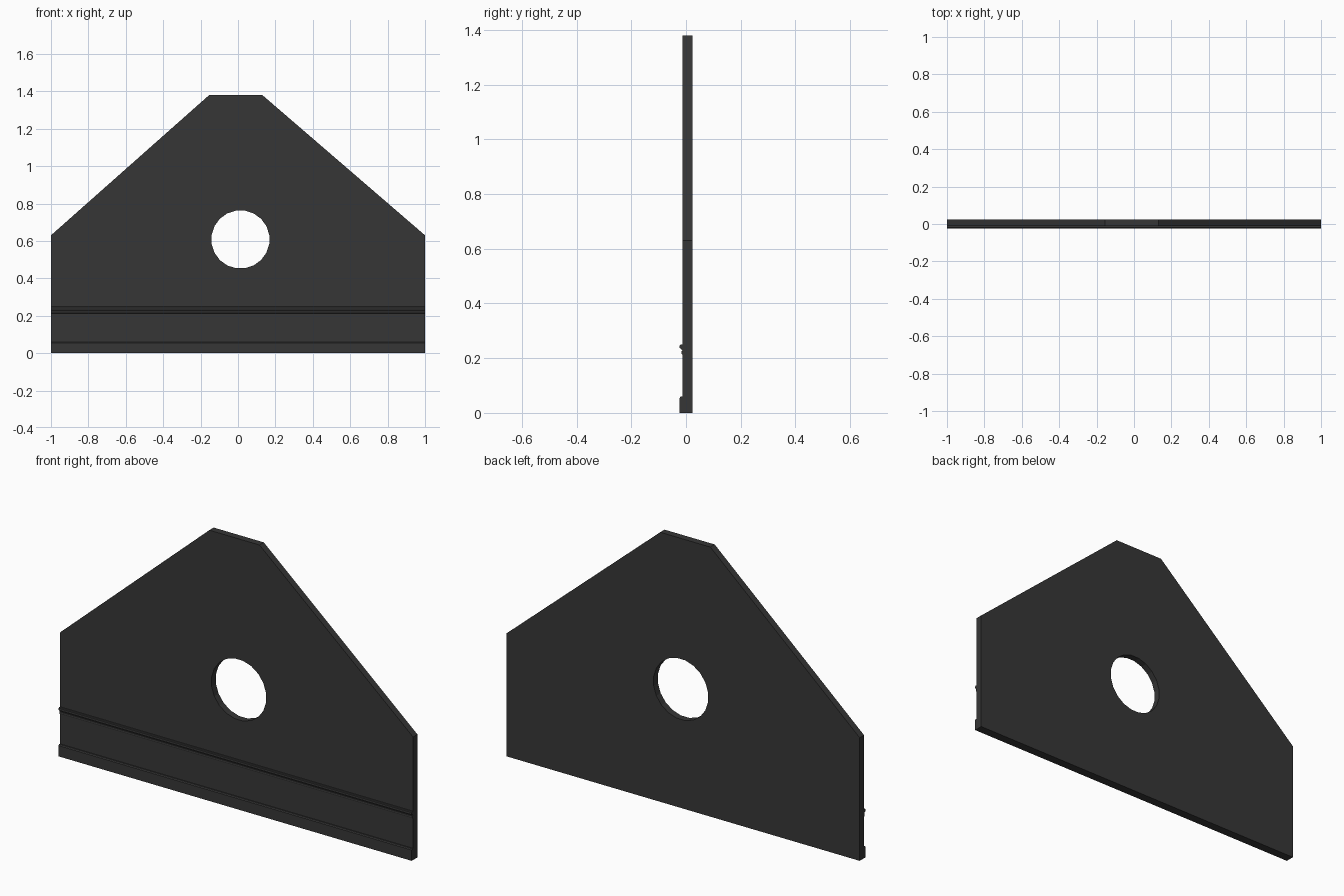
import bpy
from math import cos, sin, pi, radians
from mathutils import Matrix

cube = bpy.data.objects.get("Cube")
if cube:
    bpy.data.objects.remove(cube, do_unlink=True)

FRONT, BACK, TRIM = -0.012, 0.023, -0.023

charcoal = bpy.data.materials.new("charcoal")
charcoal.use_nodes = True
charcoal.diffuse_color = (0.037, 0.037, 0.037, 1)
charcoal.node_tree.nodes["Principled BSDF"].inputs["Base Color"].default_value = (0.037, 0.037, 0.037, 1)


def extrude_outlines(name, outlines, depth, matrix):
    """Fill closed outlines (inner ones become holes), extrude to depth, place."""
    curve = bpy.data.curves.new(name, "CURVE")
    curve.dimensions = "2D"
    curve.fill_mode = "BOTH"
    curve.extrude = depth / 2
    for points in outlines:
        spline = curve.splines.new("POLY")
        spline.points.add(len(points) - 1)
        for p, (u, v) in zip(spline.points, points):
            p.co = (u, v, 0, 1)
        spline.use_cyclic_u = True
    obj = bpy.data.objects.new(name, curve)
    bpy.context.collection.objects.link(obj)
    bpy.ops.object.select_all(action="DESELECT")
    obj.select_set(True)
    bpy.context.view_layer.objects.active = obj
    bpy.ops.object.convert(target="MESH")
    obj = bpy.context.object
    obj.name = name
    obj.data.transform(matrix)
    obj.data.materials.clear()
    obj.data.materials.append(charcoal)
    bpy.ops.object.mode_set(mode="EDIT")
    bpy.ops.mesh.select_all(action="SELECT")
    bpy.ops.mesh.remove_doubles(threshold=0.0001)
    bpy.ops.mesh.normals_make_consistent(inside=False)
    bpy.ops.object.mode_set(mode="OBJECT")
    bpy.ops.object.shade_flat()
    return obj


# Gabled wall panel with a round opening
gable = [(-1, 0), (1, 0), (1, 0.63), (0.13, 1.38), (-0.154, 1.38), (-1, 0.63)]
SIDES = 20
opening = [(0.013 + 0.156 * cos(2 * pi * (i + 0.5) / SIDES),
            0.608 + 0.156 * sin(2 * pi * (i + 0.5) / SIDES)) for i in range(SIDES)]
upright = Matrix.Translation((0, (FRONT + BACK) / 2, 0)) @ Matrix.Rotation(radians(90), 4, "X")
extrude_outlines("wall_panel", [gable, opening], BACK - FRONT, upright)

# Trim strips: (y, z) profiles run along the full width
along_x = Matrix(((0, 0, 1, 0), (1, 0, 0, 0), (0, 1, 0, 0), (0, 0, 0, 1)))
profiles = {
    "baseboard": [(FRONT, 0), (TRIM, 0), (TRIM, 0.055), (TRIM + 0.004, 0.06), (FRONT, 0.06)],
    "rail_cap": [(FRONT, 0.235), (TRIM + 0.002, 0.235), (TRIM, 0.238), (TRIM, 0.247),
                 (TRIM + 0.003, 0.25), (FRONT, 0.25)],
    "rail_neck": [(FRONT, 0.228), (FRONT - 0.003, 0.228), (FRONT - 0.006, 0.235), (FRONT, 0.235)],
    "rail_bead": [(FRONT, 0.213), (FRONT - 0.004, 0.215), (FRONT - 0.005, 0.22),
                  (FRONT - 0.004, 0.226), (FRONT, 0.228)],
}
for name, profile in profiles.items():
    extrude_outlines(name, [profile], 2, along_x)
